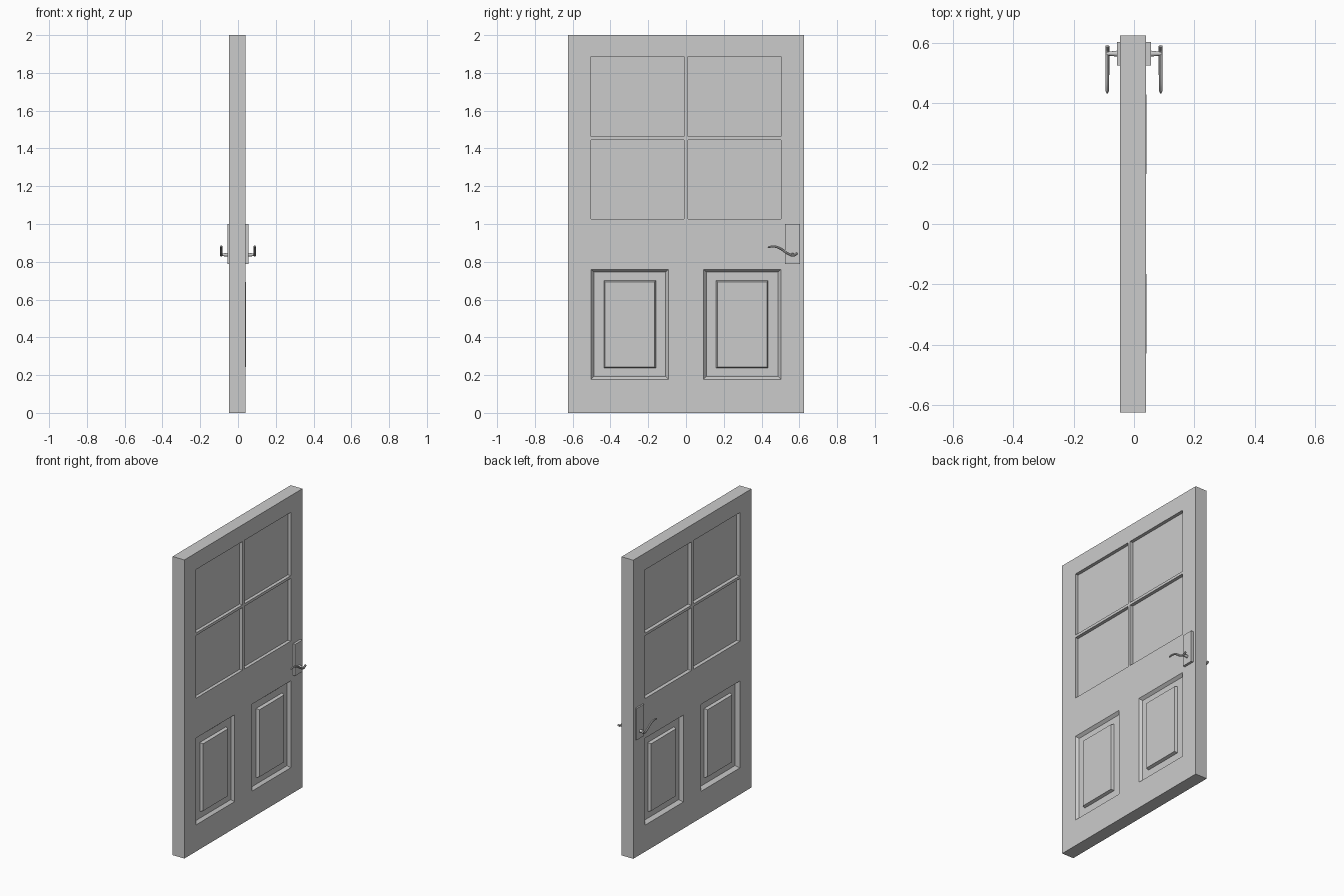
import bpy, bmesh
from math import pi
from mathutils import Matrix

if "Cube" in bpy.data.objects:
    bpy.data.objects.remove(bpy.data.objects["Cube"])

BACK, FRONT = -0.047, 0.040
YS = [-0.625, -0.502, -0.093, -0.010, 0.010, 0.093, 0.502, 0.625]
ZS = [0, 0.178, 0.76, 1.026, 1.446, 1.464, 1.888, 2.0]
WINDOWS = [(y0, y1, z0, z1) for y0, y1 in ((-0.502, -0.010), (0.010, 0.502))
           for z0, z1 in ((1.026, 1.446), (1.464, 1.888))]
PANELS = [(-0.502, -0.093, 0.178, 0.76), (0.093, 0.502, 0.178, 0.76)]


def finish(name, bm):
    bmesh.ops.recalc_face_normals(bm, faces=bm.faces)
    me = bpy.data.meshes.new(name)
    bm.to_mesh(me)
    bm.free()
    ob = bpy.data.objects.new(name, me)
    bpy.context.collection.objects.link(ob)
    return ob


def box(name, x0, x1, y0, y1, z0, z1):
    bm = bmesh.new()
    m = Matrix.Translation(((x0 + x1) / 2, (y0 + y1) / 2, (z0 + z1) / 2)) \
        @ Matrix.Diagonal((x1 - x0, y1 - y0, z1 - z0, 1))
    bmesh.ops.create_cube(bm, size=1, matrix=m)
    return finish(name, bm)


def rings(bm, rect, steps, cap):
    """Nested rectangles (y inset, z inset, x) joined into stepped walls."""
    y0, y1, z0, z1 = rect
    prev = None
    for iy, iz, x in steps:
        cur = [bm.verts.new((x, y, z)) for y, z in
               ((y0 + iy, z0 + iz), (y1 - iy, z0 + iz), (y1 - iy, z1 - iz), (y0 + iy, z1 - iz))]
        if prev:
            for i in range(4):
                j = (i + 1) % 4
                bm.faces.new((prev[i], prev[j], cur[j], cur[i]))
        prev = cur
    if cap:
        bm.faces.new(prev)


def inside(y, z, rects):
    return any(r[0] < y < r[1] and r[2] < z < r[3] for r in rects)


# Door leaf: both faces with window openings and raised panels
bm = bmesh.new()
for s, face in ((1, FRONT), (-1, BACK)):
    for y0, y1 in zip(YS, YS[1:]):
        for z0, z1 in zip(ZS, ZS[1:]):
            if not inside((y0 + y1) / 2, (z0 + z1) / 2, WINDOWS + PANELS):
                rings(bm, (y0, y1, z0, z1), [(0, 0, face)], True)
    for r in WINDOWS:
        # split the walls where the face grid has lines
        cuts = [y for y in YS if r[0] <= y <= r[1]]
        for y0, y1 in zip(cuts, cuts[1:]):
            for z in r[2:]:
                bm.faces.new([bm.verts.new(c) for c in
                              ((face, y0, z), (face, y1, z), (0, y1, z), (0, y0, z))])
        for y in r[:2]:
            bm.faces.new([bm.verts.new(c) for c in
                          ((face, y, r[2]), (face, y, r[3]), (0, y, r[3]), (0, y, r[2]))])
    for r in PANELS:
        rings(bm, r, [(0, 0, face), (0.015, 0.015, s * 0.022),
                      (0.067, 0.060, s * 0.022), (0.073, 0.066, s * 0.0415)], True)
bmesh.ops.remove_doubles(bm, verts=bm.verts, dist=1e-4)
bmesh.ops.bridge_loops(bm, edges=[e for e in bm.edges if e.is_boundary])
finish("door_leaf", bm)

# Glass panes
for i, r in enumerate(WINDOWS):
    box(f"window_pane_{i + 1}", -0.022, 0.018, *r)

# Handles on both faces
PATH = [(0.590, 0.846, 1), (0.568, 0.834, 1), (0.535, 0.846, 1), (0.500, 0.870, 1),
        (0.465, 0.881, 0.9), (0.440, 0.878, 0.8), (0.433, 0.876, 0.25)]
for side, s in (("front", 1), ("back", -1)):
    x0, x1 = sorted((s * 0.035, s * 0.0565))
    box(f"handle_plate_{side}", x0, x1, 0.525, 0.603, 0.788, 1.0)

    bm = bmesh.new()
    bmesh.ops.create_cone(bm, cap_ends=True, segments=16, radius1=0.010, radius2=0.006, depth=0.034,
                          matrix=Matrix.Translation((s * 0.072, 0.565, 0.837))
                          @ Matrix.Rotation(s * pi / 2, 4, 'Y'))
    stem = finish(f"handle_stem_{side}", bm)

    cu = bpy.data.curves.new(f"handle_lever_{side}", 'CURVE')
    cu.dimensions = '3D'
    cu.bevel_depth = 0.0065
    cu.bevel_resolution = 2
    cu.use_fill_caps = True
    sp = cu.splines.new('BEZIER')
    sp.resolution_u = 6
    sp.bezier_points.add(len(PATH) - 1)
    for p, (y, z, rad) in zip(sp.bezier_points, PATH):
        p.co = (s * 0.0885, y, z)
        p.radius = rad
        p.handle_left_type = p.handle_right_type = 'AUTO'
    lever = bpy.data.objects.new(cu.name, cu)
    bpy.context.collection.objects.link(lever)
    bpy.ops.object.select_all(action='DESELECT')
    lever.select_set(True)
    bpy.context.view_layer.objects.active = lever
    bpy.ops.object.convert(target='MESH')
    stem.select_set(True)
    bpy.ops.object.shade_smooth_by_angle()
